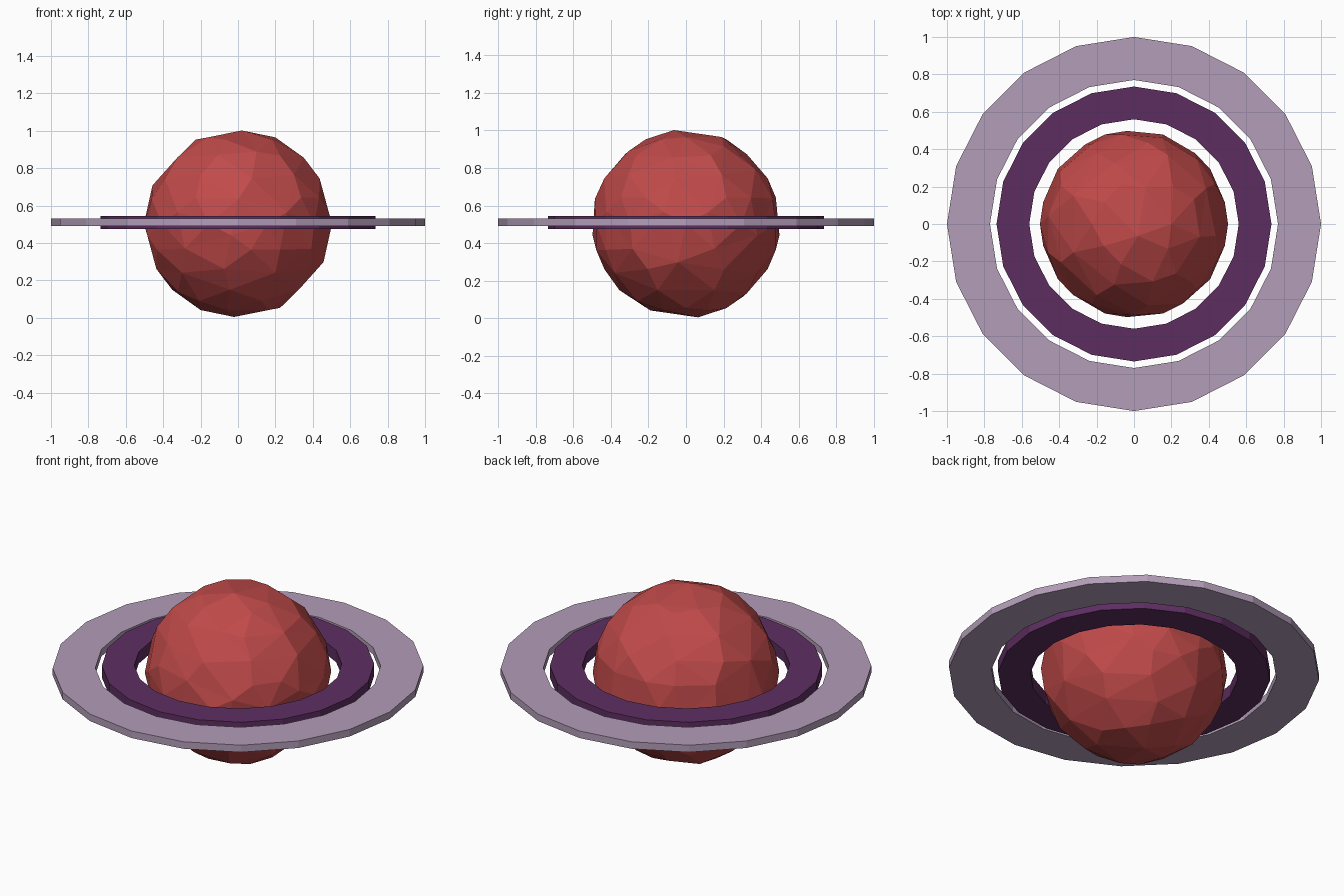
import bpy, bmesh, math

if "Cube" in bpy.data.objects:
    bpy.data.objects.remove(bpy.data.objects["Cube"])


def material(name, rgb):
    m = bpy.data.materials.new(name)
    m.diffuse_color = (*rgb, 1)
    m.use_nodes = True
    m.node_tree.nodes["Principled BSDF"].inputs["Base Color"].default_value = m.diffuse_color
    return m


def ring(name, r_in, r_out, z0, z1, sides, mat):
    """Flat-faced annulus: a rectangular section swept round the z axis."""
    bm = bmesh.new()
    section = [(r_in, z0), (r_out, z0), (r_out, z1), (r_in, z1)]
    loops = []
    for i in range(sides):
        a = math.tau * i / sides
        loops.append([bm.verts.new((r * math.cos(a), r * math.sin(a), z))
                      for r, z in section])
    for i in range(sides):
        a, b = loops[i], loops[(i + 1) % sides]
        for k in range(4):
            n = (k + 1) % 4
            bm.faces.new((a[k], b[k], b[n], a[n]))
    bmesh.ops.recalc_face_normals(bm, faces=bm.faces)
    me = bpy.data.meshes.new(name)
    bm.to_mesh(me)
    bm.free()
    me.materials.append(mat)
    ob = bpy.data.objects.new(name, me)
    bpy.context.collection.objects.link(ob)
    return ob


red = material("planet red", (0.53, 0.068, 0.068))
mauve = material("pale mauve", (0.45, 0.34, 0.48))
purple = material("deep purple", (0.11, 0.027, 0.12))

# Planet: faceted ball with irregular facets
bpy.ops.mesh.primitive_ico_sphere_add(subdivisions=3, radius=0.5, location=(0, 0, 0.503))
planet = bpy.context.object
planet.name = "planet"
planet.data.materials.append(red)
dec = planet.modifiers.new("facets", 'DECIMATE')
dec.ratio = 0.6
bpy.ops.object.modifier_apply(modifier="facets")
for v in planet.data.vertices:
    v.co = v.co.normalized() * 0.503
for p in planet.data.polygons:
    p.use_smooth = False

# Rings
ring("inner_ring", 0.56, 0.735, 0.475, 0.545, 20, purple)
ring("outer_ring", 0.77, 1.0, 0.49, 0.532, 20, mauve)
